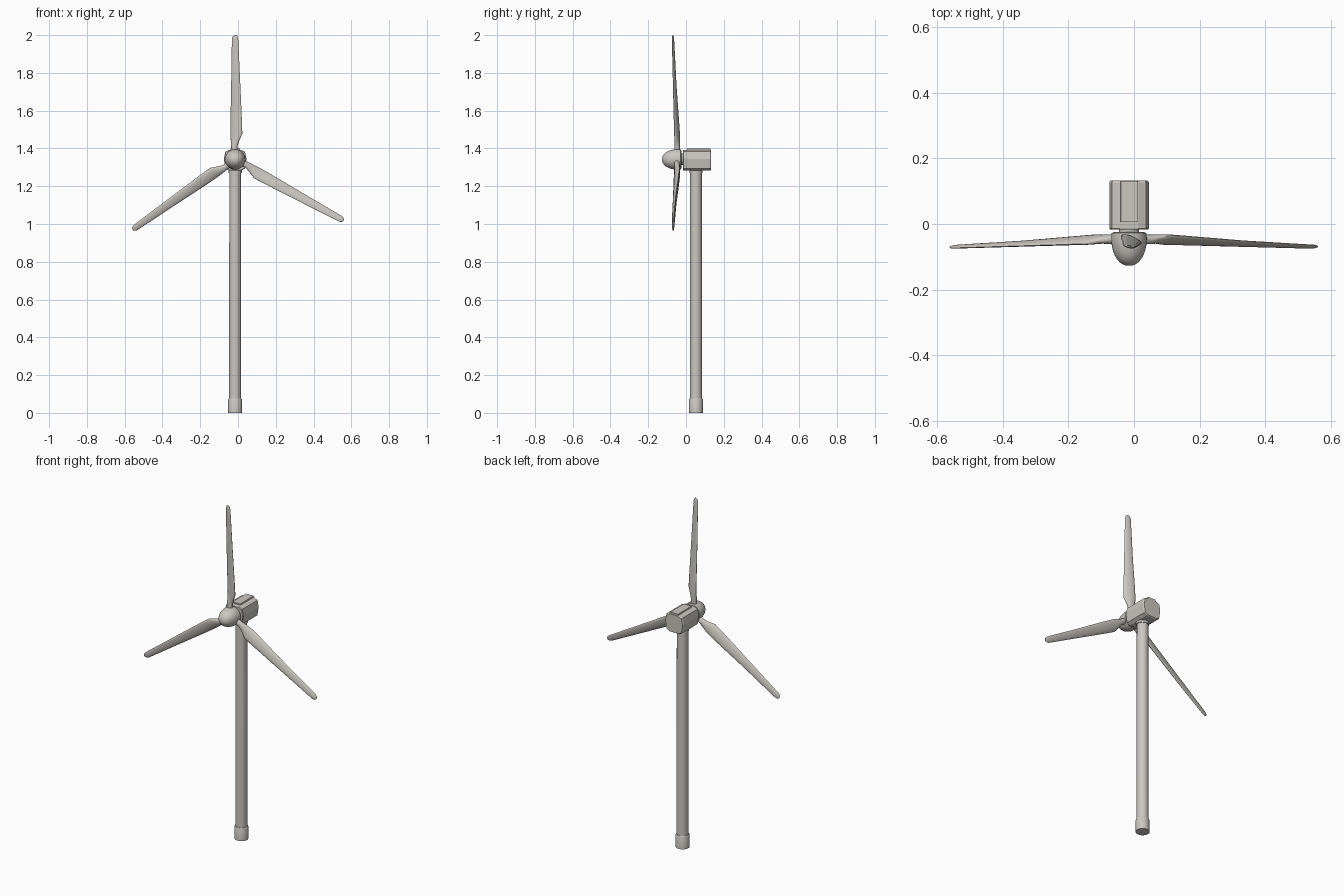
import bpy, bmesh, math
from mathutils import Vector

if "Cube" in bpy.data.objects:
    bpy.data.objects.remove(bpy.data.objects["Cube"])

CX, HZ = -0.015, 1.342          # tower / rotor axis x, hub height
mat = bpy.data.materials.new("warm_light_grey")
mat.diffuse_color = (0.60, 0.57, 0.53, 1)
mat.use_nodes = True
mat.node_tree.nodes["Principled BSDF"].inputs["Base Color"].default_value = mat.diffuse_color


def loft(name, rings, angle=30):
    """Skin closed rings of points, cap both ends."""
    bm = bmesh.new()
    vs = [[bm.verts.new(p) for p in r] for r in rings]
    n = len(vs[0])
    for a, b in zip(vs, vs[1:]):
        for i in range(n):
            j = (i + 1) % n
            bm.faces.new((a[i], a[j], b[j], b[i]))
    bm.faces.new(vs[0])
    bm.faces.new(vs[-1])
    bmesh.ops.recalc_face_normals(bm, faces=bm.faces)
    me = bpy.data.meshes.new(name)
    bm.to_mesh(me)
    bm.free()
    ob = bpy.data.objects.new(name, me)
    bpy.context.collection.objects.link(ob)
    me.materials.append(mat)
    bpy.ops.object.select_all(action='DESELECT')
    ob.select_set(True)
    bpy.context.view_layer.objects.active = ob
    bpy.ops.object.shade_smooth_by_angle(angle=math.radians(angle))
    return ob


def lathe(name, origin, axis, profile, n=32):
    """Turn (radius, distance) pairs around the z or y axis."""
    rings = []
    for r, d in profile:
        ring = []
        for i in range(n):
            a = math.tau * i / n
            c, s = r * math.cos(a), r * math.sin(a)
            ring.append(Vector(origin) + Vector((c, s, d) if axis == 'z' else (c, d, s)))
        rings.append(ring)
    return loft(name, rings)


# Tower and base collar
lathe("tower", (CX, 0.053, 0), 'z', [(0.032, 0.07), (0.031, 1.30)])
lathe("tower_base", (CX, 0.053, 0), 'z',
      [(0.037, 0), (0.037, 0.07), (0.034, 0.076)])
lathe("tower_top_collar", (CX, 0.053, 0), 'z', [(0.035, 1.27), (0.035, 1.30)])

# Nacelle: faceted housing with a thin roof panel
half = [(0.028, 1.393), (0.052, 1.383), (0.060, 1.345), (0.052, 1.295), (0.034, 1.283)]
outline = half + [(-x, z) for x, z in reversed(half)]


def section(y, k=1.0):
    return [(CX + x * k, y, HZ + (z - HZ) * k) for x, z in outline]


loft("nacelle", [section(-0.017, 0.95), section(-0.013), section(0.127), section(0.133, 0.93)], 15)
roof = [(-0.027, 1.39), (0.027, 1.39), (0.025, 1.40), (-0.025, 1.40)]
loft("roof_panel", [[(CX + x, y, z) for x, z in roof] for y in (0.006, 0.131)], 15)

# Rotor shaft and pointed spinner
lathe("rotor_shaft", (CX, 0, HZ), 'y', [(0.03, -0.03), (0.03, -0.01)])
spin = [(0.047, -0.025), (0.053, -0.028)]
spin += [(0.054 * math.cos(t) ** 0.9, -0.045 - 0.082 * math.sin(t))
         for t in [math.radians(d) for d in (0, 12, 24, 36, 48, 60, 70, 78, 84, 88.5)]]
lathe("spinner", (CX, 0, HZ), 'y', spin)

# Blade stations: radius, trailing u, leading u, trailing y, leading y, thickness
stations = [
    (0.030, -0.020, 0.012, -0.047, -0.047, 0.030),
    (0.070, -0.021, 0.012, -0.046, -0.048, 0.029),
    (0.095, -0.023, 0.020, -0.040, -0.052, 0.026),
    (0.135, -0.025, 0.038, -0.035, -0.060, 0.021),
    (0.200, -0.025, 0.036, -0.039, -0.062, 0.018),
    (0.400, -0.021, 0.027, -0.053, -0.067, 0.013),
    (0.600, -0.018, 0.018, -0.063, -0.072, 0.010),
    (0.640, -0.017, 0.016, -0.065, -0.073, 0.009),
    (0.653, -0.012, 0.011, -0.067, -0.072, 0.007),
    (0.658, -0.005, 0.005, -0.069, -0.070, 0.003),
]


def blade(name, degrees, n=16):
    a = math.radians(degrees)
    along = Vector((math.cos(a), 0, math.sin(a)))
    chord = Vector((math.sin(a), 0, -math.cos(a)))
    hub = Vector((CX, 0, HZ))
    rings = []
    for r, u0, u1, y0, y1, th in stations:
        p0 = hub + along * r + chord * u0 + Vector((0, y0, 0))
        p1 = hub + along * r + chord * u1 + Vector((0, y1, 0))
        mid, h = (p0 + p1) / 2, (p1 - p0) / 2
        up = along.cross(h).normalized() * th / 2
        rings.append([mid + h * math.cos(t) + up * math.sin(t)
                      for t in (math.tau * i / n for i in range(n))])
    loft(name, rings, 50)


for name, deg in (("blade_top", 90), ("blade_right", -29.5), ("blade_left", 214.3)):
    blade(name, deg)
